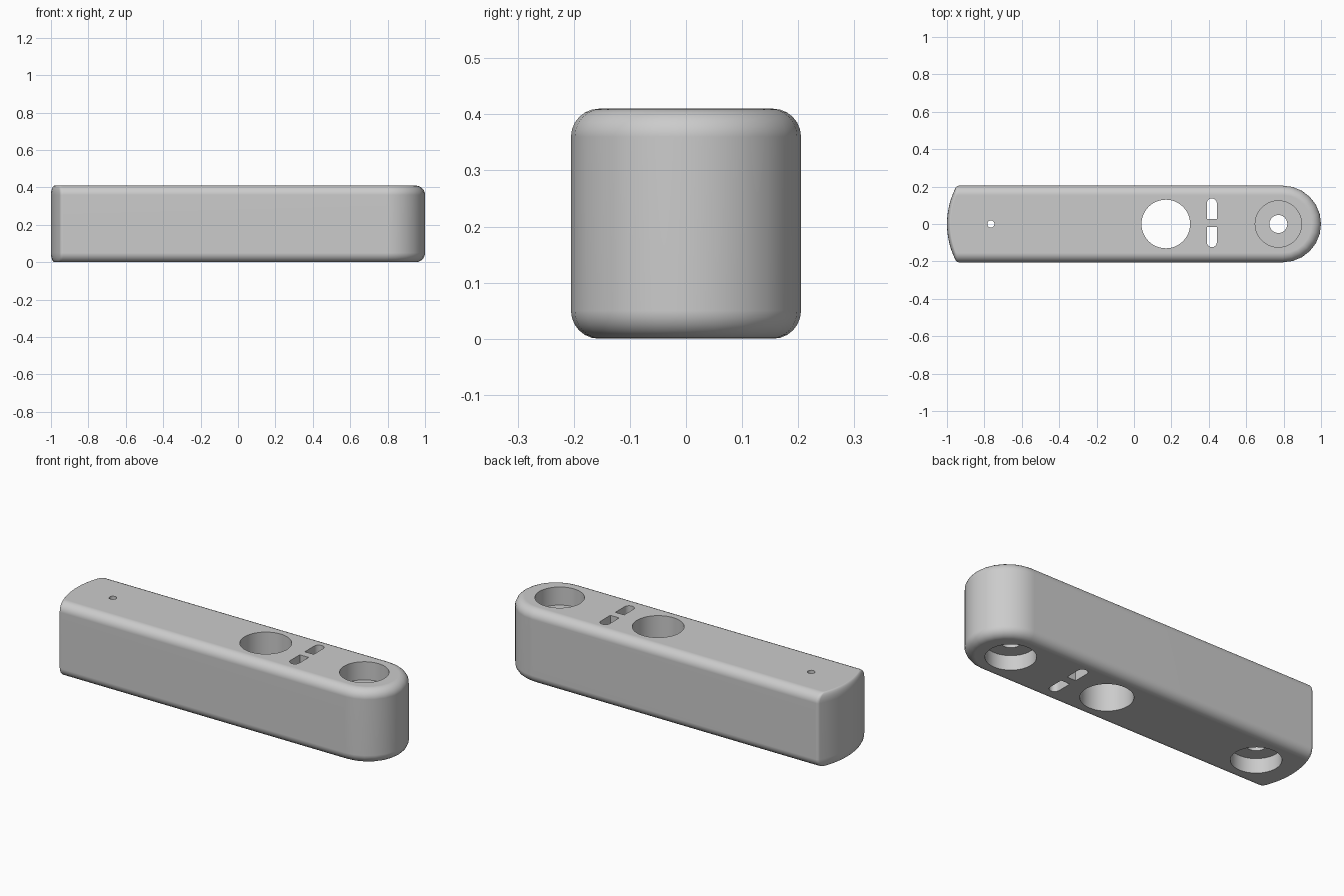
import bpy, bmesh
from math import sin, cos, asin, pi, radians

if "Cube" in bpy.data.objects:
    bpy.data.objects.remove(bpy.data.objects["Cube"], do_unlink=True)

HALF = 0.205          # half the width
HEIGHT = 0.41
FILLET = 0.05         # rounding along the long edges
END_RADIUS = 0.43     # shallow curve of the left end

grey = bpy.data.materials.new("light_grey")
grey.use_nodes = True
grey.diffuse_color = (0.6, 0.6, 0.6, 1)
grey.node_tree.nodes["Principled BSDF"].inputs["Base Color"].default_value = (0.6, 0.6, 0.6, 1)


def loft(name, rings):
    """Skin a stack of equal-length closed rings and cap both ends."""
    bm = bmesh.new()
    loops = [[bm.verts.new(p) for p in ring] for ring in rings]
    n = len(loops[0])
    for low, high in zip(loops, loops[1:]):
        for i in range(n):
            j = (i + 1) % n
            bm.faces.new((low[i], low[j], high[j], high[i]))
    bm.faces.new(loops[0][::-1])
    bm.faces.new(loops[-1])
    mesh = bpy.data.meshes.new(name)
    bm.to_mesh(mesh)
    bm.free()
    obj = bpy.data.objects.new(name, mesh)
    bpy.context.collection.objects.link(obj)
    mesh.materials.append(grey)
    return obj


def outline(inset, z):
    """Bar outline: round right end, shallow curved left end, soft corners."""
    w = HALF - inset
    pts = [((1 - HALF) + w * cos(a), w * sin(a), z)
           for a in (radians(-90 + 15 * i) for i in range(13))]
    centre = -1 + END_RADIUS + inset * 0.4
    corner = 0.02
    # corner circle tangent to the side and to the end curve
    tilt = asin((w - corner) / (END_RADIUS - corner))
    cx = centre - (END_RADIUS - corner) * cos(tilt)
    top = [(cx + corner * cos(a), w - corner + corner * sin(a), z)
           for a in (pi / 2 + (pi / 2 - tilt) * i / 4 for i in range(5))]
    arc = [(centre - END_RADIUS * cos(t), END_RADIUS * sin(t), z)
           for t in (tilt * (1 - i / 6) for i in range(1, 12))]
    bottom = [(x, -y, z) for x, y, z in reversed(top)]
    return pts + top + arc + bottom


# Bar body with rounded top and bottom edges
steps = [radians(15 * i) for i in range(7)]
low = [(FILLET * (1 - sin(a)), FILLET * (1 - cos(a))) for a in steps]
rings = [outline(d, z) for d, z in low]
rings += [outline(d, HEIGHT - z) for d, z in reversed(low)]
body = loft("bar_body", rings)


def extrude(name, pts, z0, z1):
    return loft(name, [[(x, y, z) for x, y in pts] for z in (z0, z1)])


def round_cutter(name, x, r, z0, z1, sides=48):
    pts = [(x + r * cos(2 * pi * i / sides), r * sin(2 * pi * i / sides))
           for i in range(sides)]
    return extrude(name, pts, z0, z1)


def slot_cutter(name, x, inner, outer, side):
    """Slot with a flat inner end and a round outer end."""
    r = 0.027
    pts = [(x - r, inner), (x + r, inner)]
    pts += [(x + r * cos(pi * i / 10), outer - r + r * sin(pi * i / 10)) for i in range(11)]
    pts = [(px, py * side) for px, py in pts]
    return extrude(name, pts if side > 0 else pts[::-1], -0.1, 0.5)


cutters = [
    round_cutter("large_hole", 0.17, 0.13, -0.1, 0.5),
    slot_cutter("back_slot", 0.416, 0.028, 0.137, 1),
    slot_cutter("front_slot", 0.416, 0.016, 0.124, -1),
    round_cutter("right_top_recess", 0.772, 0.124, 0.31, 0.5),
    round_cutter("right_bottom_recess", 0.772, 0.124, -0.1, 0.08),
    round_cutter("right_bolt_hole", 0.772, 0.048, -0.1, 0.5, 32),
    round_cutter("left_bottom_recess", -0.765, 0.124, -0.1, 0.08),
    round_cutter("left_bolt_hole", -0.765, 0.048, -0.1, 0.3, 32),
    round_cutter("left_pin_hole", -0.765, 0.019, -0.1, 0.5, 20),
]

# Cut the holes, then drop the cutters
bpy.context.view_layer.objects.active = body
for cutter in cutters:
    cutter.hide_render = True
    mod = body.modifiers.new(cutter.name, 'BOOLEAN')
    mod.operation = 'DIFFERENCE'
    mod.solver = 'EXACT'
    mod.object = cutter
    bpy.ops.object.modifier_apply(modifier=mod.name)
    bpy.data.objects.remove(cutter, do_unlink=True)

# Smooth fillets, crisp hole rims
bpy.ops.object.select_all(action='DESELECT')
body.select_set(True)
bpy.ops.object.shade_smooth_by_angle(angle=radians(30))
weighted = body.modifiers.new("even_shading", 'WEIGHTED_NORMAL')
weighted.keep_sharp = True
